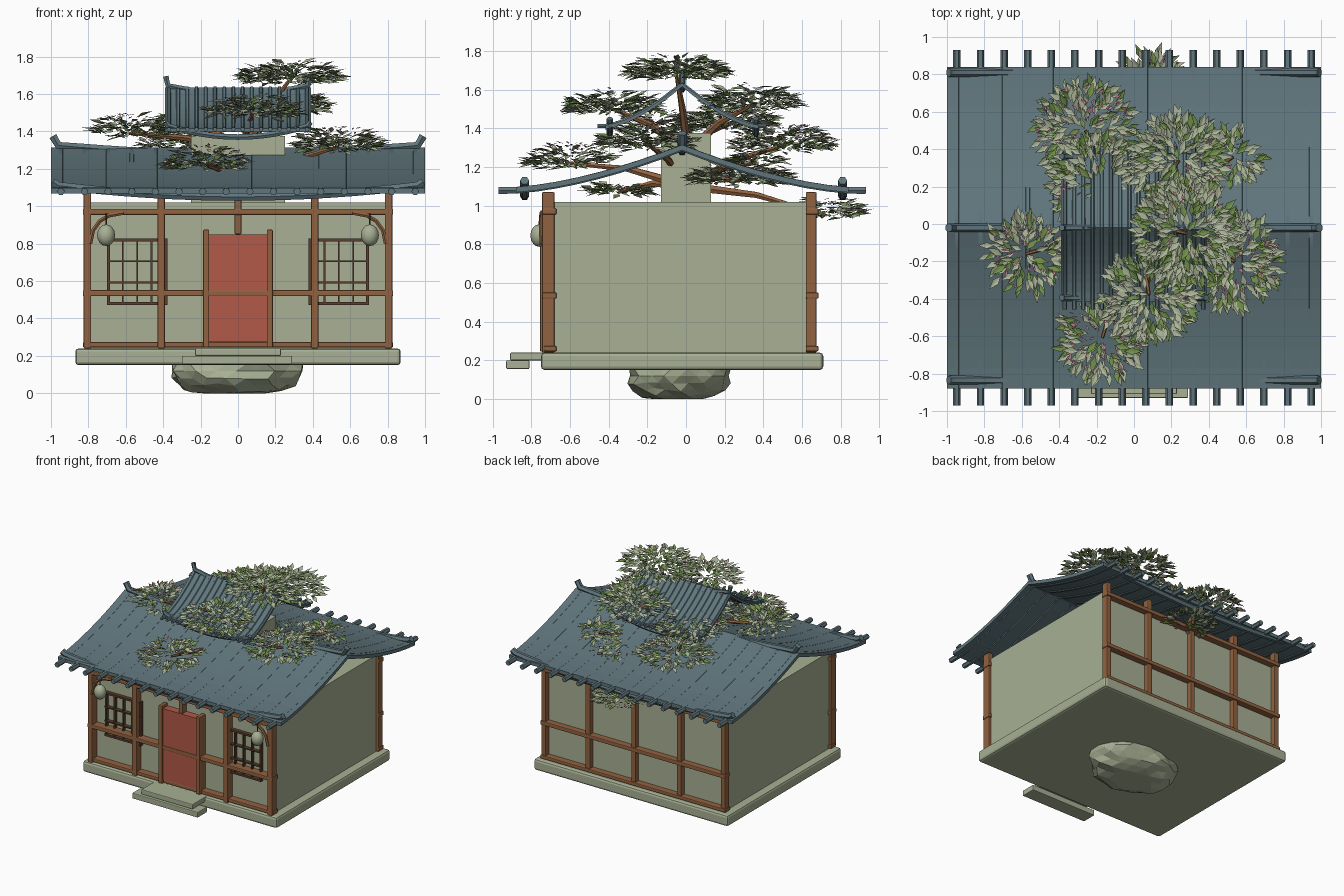
import bpy, bmesh, math, random
from mathutils import Vector

if "Cube" in bpy.data.objects:
    bpy.data.objects.remove(bpy.data.objects["Cube"])

random.seed(7)


def mat(name, r, g, b):
    m = bpy.data.materials.new(name)
    lin = [((c / 255 + 0.055) / 1.055) ** 2.4 for c in (r, g, b)]
    m.diffuse_color = (*lin, 1)
    m.use_nodes = True
    m.node_tree.nodes["Principled BSDF"].inputs["Base Color"].default_value = m.diffuse_color
    return m


PLASTER = mat("sage_plaster", 168, 176, 148)
WOOD = mat("brown_wood", 145, 98, 64)
DARK = mat("dark_lattice", 88, 62, 44)
RED = mat("red_door", 178, 90, 72)
ROOF = mat("slate_blue", 96, 118, 125)
PALE = mat("pale_leaf", 172, 182, 152)
GREEN = mat("green_leaf", 112, 142, 74)
PINK = mat("pink_blossom", 196, 130, 152)


def mesh_object(name, bm, *mats):
    me = bpy.data.meshes.new(name)
    bm.to_mesh(me)
    bm.free()
    for m in mats:
        me.materials.append(m)
    ob = bpy.data.objects.new(name, me)
    bpy.context.collection.objects.link(ob)
    return ob


def boxes(name, m, spans, bevel=0.006):
    """Each span is x0, x1, y0, y1, z0, z1."""
    bm = bmesh.new()
    for x0, x1, y0, y1, z0, z1 in spans:
        vs = bmesh.ops.create_cube(bm, size=1)["verts"]
        for v in vs:
            v.co = ((x0 + x1) / 2 + v.co.x * (x1 - x0),
                    (y0 + y1) / 2 + v.co.y * (y1 - y0),
                    (z0 + z1) / 2 + v.co.z * (z1 - z0))
    if bevel:
        bmesh.ops.bevel(bm, geom=bm.edges[:], offset=bevel, segments=2,
                        affect='EDGES', profile=0.5)
    return mesh_object(name, bm, m)


def tubes(name, m, paths, r, taper=1.0):
    cu = bpy.data.curves.new(name, 'CURVE')
    cu.dimensions = '3D'
    cu.bevel_depth, cu.bevel_resolution, cu.use_fill_caps = r, 1, True
    for path in paths:
        sp = cu.splines.new('POLY')
        sp.points.add(len(path) - 1)
        for i, (p, q) in enumerate(zip(sp.points, path)):
            p.co = (*q, 1)
            p.radius = 1 + (taper - 1) * i / (len(path) - 1)
    cu.materials.append(m)
    ob = bpy.data.objects.new(name, cu)
    bpy.context.collection.objects.link(ob)
    bpy.ops.object.select_all(action='DESELECT')
    ob.select_set(True)
    bpy.context.view_layer.objects.active = ob
    bpy.ops.object.convert(target='MESH')
    bpy.ops.object.shade_smooth_by_angle(angle=math.radians(50))
    return ob


# Foundation rock: faceted, flattened, flat bottom
bm = bmesh.new()
bmesh.ops.create_icosphere(bm, subdivisions=3, radius=1)
for v in bm.verts:
    k = random.uniform(0.92, 1.06)
    v.co = (v.co.x * 0.36 * k - 0.01, v.co.y * 0.27 * k - 0.03, max(0, 0.12 + v.co.z * 0.15 * k))
mesh_object("foundation_rock", bm, PLASTER)

# Base slab, steps, house body
boxes("base_slab", PLASTER, [(-.87, .87, -.75, .71, .15, .24)], 0.018)
boxes("steps", PLASTER, [(-.23, .23, -.91, -.73, .2, .24), (-.3, .29, -.93, -.81, .155, .2)])
boxes("house_walls", PLASTER, [(-.805, .805, -.68, .635, .235, 1.02)], 0)

# Timber frame
posts = [(x - .02, x + .02, -.745, -.68, .24, 1.07) for x in (-.805, -.41, .41, .805)]
posts += [(x - .02, x + .02, .62, .675, .24, 1.07) for x in (-.805, -.41, 0, .41, .805)]
posts += [(-.018, .018, -.735, -.68, .85, 1.07)]
boxes("frame_posts", WOOD, posts)
rails = []
for z, h in ((.26, .014), (.535, .016), (.97, .016)):
    rails += [(-.83, .83, -.735 - .01 * (z > .5), -.67, z - h, z + h),
              (-.83, .83, .62, .685, z - h, z + h)]
boxes("frame_rails", WOOD, rails)

# Door with frame posts
boxes("door", RED, [(-.155, .16, -.74, -.68, .275, .85)], 0)
boxes("door_frame", WOOD, [(s * .17 - .016, s * .17 + .016, -.755, -.68, .245, .875) for s in (-1, 1)])

# Window lattices
bars = []
for s in (-1, 1):
    for i in range(5):
        x = s * (.385 + i * .077)
        t = .008 if i in (0, 4) else .005
        bars.append((x - t, x + t, -.705, -.675, .475, .825))
    for i in range(4):
        z = .48 + i * .113
        t = .008 if i in (0, 3) else .005
        a, b = sorted((s * .377, s * .701))
        bars.append((a, b, -.71, -.675, z - t, z + t))
boxes("window_lattices", DARK, bars, 0)

# Lanterns on curved brackets
tubes("lantern_brackets", WOOD, [[(s * x, -.745, z) for x, z in
      ((.79, .8), (.775, .87), (.74, .92), (.69, .95), (.61, .965))] for s in (-1, 1)], .012)
tubes("lantern_cords", DARK, [[(s * .705, -.76, .9), (s * .705, -.755, .96)] for s in (-1, 1)], .004)
for s in (-1, 1):
    bm = bmesh.new()
    bmesh.ops.create_uvsphere(bm, u_segments=12, v_segments=8, radius=1)
    for v in bm.verts:
        v.co = (s * .705 + v.co.x * .048, -.76 + v.co.y * .045, .845 + v.co.z * .058)
    for f in bm.faces:
        f.smooth = True
    mesh_object("lantern_" + ("left" if s < 0 else "right"), bm, PLASTER)


# Curved roofs: swept slab, ribs and upturned beams
def roof(name, sx, sy, sz, z_eave, rib_r, rib_drop, beam_r):
    def height(u):
        return z_eave + .22 * sz * max(0, 1 - abs(u) / .9) ** 1.6

    us = [-.86 + i * .86 / 8 for i in range(17)]
    th = .028 * (sz + sx) / 2
    bm = bmesh.new()
    ring = [(u, height(u)) for u in us] + [(u, height(u) - th) for u in reversed(us)]
    face = bm.faces.new([bm.verts.new((-sx, -.02 + u * sy, z)) for u, z in ring])
    ext = bmesh.ops.extrude_face_region(bm, geom=[face])["geom"]
    bmesh.ops.translate(bm, vec=(2 * sx, 0, 0), verts=[g for g in ext if isinstance(g, bmesh.types.BMVert)])
    bmesh.ops.recalc_face_normals(bm, faces=bm.faces[:])
    mesh_object(name + "_slab", bm, ROOF)
    rib_u = [-.95] + us + [.95]
    tubes(name + "_ribs", ROOF,
          [[(sx * (-.947 + i * .1263), -.02 + u * sy, height(u) - rib_drop) for u in rib_u]
           for i in range(16)], rib_r)
    xs = [i / 8 for i in range(-8, 9)]
    paths = []
    for u, z0, lift in ((-.815, z_eave - .045 * sz, .06), (.83, z_eave - .045 * sz, .06),
                        (0, z_eave + .185 * sz, .045)):
        path = [(x * sx * .96, -.02 + u * sy, z0 + lift * sz * x * x) for x in xs]
        tip = .05 if u == 0 else .02
        for side, at in ((-1, 0), (1, len(path) + 1)):
            path.insert(at, (side * sx * .99, -.02 + u * sy, z0 + (lift + tip) * sz))
        paths.append(path)
    tubes(name + "_beams", ROOF, paths, beam_r)


roof("main_roof", 1.0, 1.0, 1.0, 1.095, .02, .017, .024)
roof("upper_roof", .39, .46, 1.0, 1.415, .012, .004, .017)
boxes("upper_room", PLASTER, [(-.25, .25, -.13, .13, 1.0, 1.375)], 0)

# Foliage clusters: centre x, y, z, radius, half height, blossom share
CLUSTERS = [
    (-.26, .50, 1.31, .24, .10, .25), (-.20, .22, 1.42, .22, .09, .05),
    (.24, .34, 1.52, .22, .10, .03), (-.58, -.16, 1.39, .18, .09, .25),
    (-.17, -.61, 1.22, .20, .09, .30), (.54, -.20, 1.32, .22, .09, .25),
    (.28, -.05, 1.68, .24, .09, .03), (.08, -.38, 1.50, .22, .09, .03),
    (.08, .72, .95, .17, .09, .05), (.32, .28, 1.13, .24, .08, .05),
    (-.1, -.35, 1.07, .14, .04, .0), (.53, .36, 1.22, .12, .06, .15),
]

# Trunk and branches
top = Vector((.04, .0, 1.32))
tubes("tree_trunk", WOOD, [[(0, .02, 1.0), (.01, .01, 1.15), top]], .05, .6)
branches = []
for x, y, z, r, h, p in CLUSTERS:
    a = Vector((.02, .01, 1.1 if z < 1.35 else 1.28))
    b = Vector((x, y, z))
    branches.append([a, a.lerp(b, .5) + Vector((0, 0, .03)), b])
tubes("tree_branches", WOOD, branches, .026, .35)

# Leaves: folded pointed blades radiating outward, plus small petals
bm = bmesh.new()
for cx, cy, cz, r, h, blossom in CLUSTERS:
    for i in range(int(6000 * r * r)):
        ang = random.uniform(0, math.tau)
        q = math.sqrt(random.random())
        dome = math.sqrt(max(0, 1 - q * q))
        pink = random.random() < blossom
        lift = 1 if pink else random.uniform(-.35, 1)
        base = Vector((cx + math.cos(ang) * r * q, cy + math.sin(ang) * r * q, cz + h * dome * lift))
        a2 = ang + random.uniform(-.7, .7)
        d = Vector((math.cos(a2), math.sin(a2), random.uniform(-.3, .45))).normalized()
        side = d.cross(Vector((random.uniform(-.4, .4), random.uniform(-.4, .4), 1))).normalized()
        up = side.cross(d)
        ln = random.uniform(.03, .045) if pink else random.uniform(.065, .1)
        w = ln * (.16 if pink else .2)
        if pink:
            base.z += .012
        mid = base + d * ln * .45
        b, t = bm.verts.new(base), bm.verts.new(base + d * ln)
        l, k = bm.verts.new(mid - side * w + up * w * .3), bm.verts.new(mid + side * w + up * w * .3)
        idx = 2 if pink else int(random.random() < .3)
        for tri in ((b, k, t), (b, t, l)):
            f = bm.faces.new(tri)
            f.material_index = idx
            f.normal_update()
            if f.normal.z < 0:
                f.normal_flip()
mesh_object("tree_leaves", bm, PALE, GREEN, PINK)
